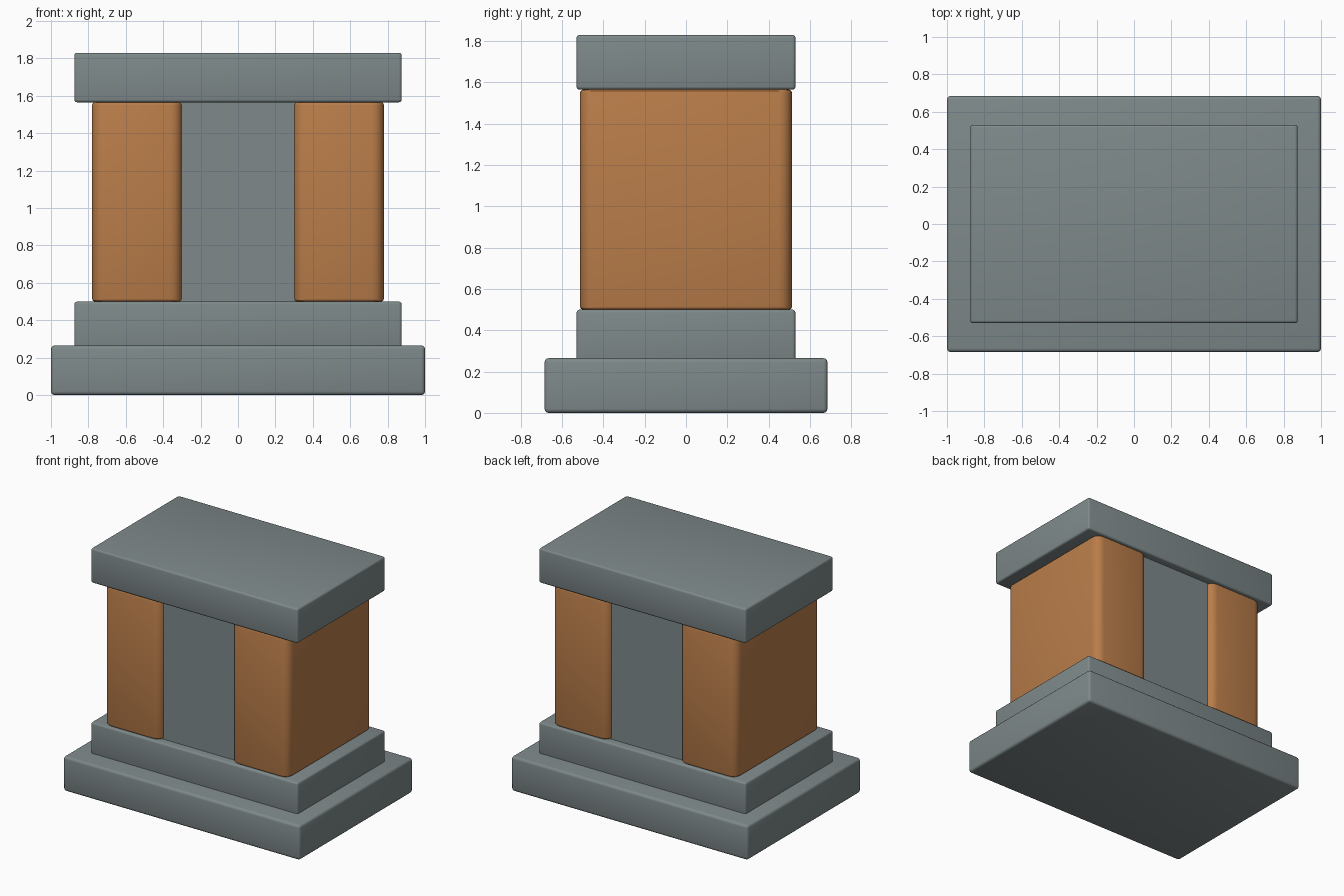
import bpy
import bmesh

if "Cube" in bpy.data.objects:
    bpy.data.objects.remove(bpy.data.objects["Cube"])


def material(name, rgb):
    m = bpy.data.materials.new(name)
    m.diffuse_color = (*rgb, 1.0)
    m.use_nodes = True
    m.node_tree.nodes["Principled BSDF"].inputs["Base Color"].default_value = m.diffuse_color
    return m


STEEL = material("grey steel", (0.21, 0.25, 0.255))
COPPER = material("copper winding", (0.49, 0.205, 0.068))


def block(name, x, y, z, mat, corner=0.0, edge=0.0):
    """Box from (min, max) ranges; corner rounds upright edges, edge softens the rims."""
    bm = bmesh.new()
    bmesh.ops.create_cube(bm, size=1.0)
    for v in bm.verts:
        v.co = [(r[0] + r[1]) / 2 + c * (r[1] - r[0]) for c, r in zip(v.co, (x, y, z))]
    if corner:
        upright = [e for e in bm.edges
                   if abs(e.verts[0].co.z - e.verts[1].co.z) > 0.01]
        bmesh.ops.bevel(bm, geom=upright, offset=corner, segments=4,
                        profile=0.5, affect='EDGES')
    if edge:
        # with rounded corners only the top and bottom rims remain sharp
        sharp = [e for e in bm.edges
                 if not corner or abs(e.verts[0].co.z - e.verts[1].co.z) < 0.01]
        bmesh.ops.bevel(bm, geom=sharp, offset=edge, segments=3,
                        profile=0.5, affect='EDGES')
    mesh = bpy.data.meshes.new(name)
    bm.to_mesh(mesh)
    bm.free()
    mesh.materials.append(mat)
    obj = bpy.data.objects.new(name, mesh)
    bpy.context.collection.objects.link(obj)
    bpy.ops.object.select_all(action='DESELECT')
    obj.select_set(True)
    bpy.context.view_layer.objects.active = obj
    bpy.ops.object.shade_smooth_by_angle()
    return obj


# Stepped foot and top yoke
block("base_slab", (-1, 1), (-0.685, 0.685), (0, 0.265), STEEL, edge=0.02)
block("lower_yoke", (-0.875, 0.875), (-0.53, 0.53), (0.235, 0.5), STEEL, edge=0.015)
block("upper_yoke", (-0.875, 0.875), (-0.53, 0.53), (1.565, 1.83), STEEL, edge=0.015)

# Central core, slightly recessed between the windings
block("core", (-0.31, 0.31), (-0.47, 0.47), (0.49, 1.575), STEEL)

# Rounded copper windings on both sides
for side, x in (("left", (-0.78, -0.298)), ("right", (0.298, 0.78))):
    block(side + "_winding", x, (-0.513, 0.513), (0.5, 1.565), COPPER,
          corner=0.065, edge=0.015)
